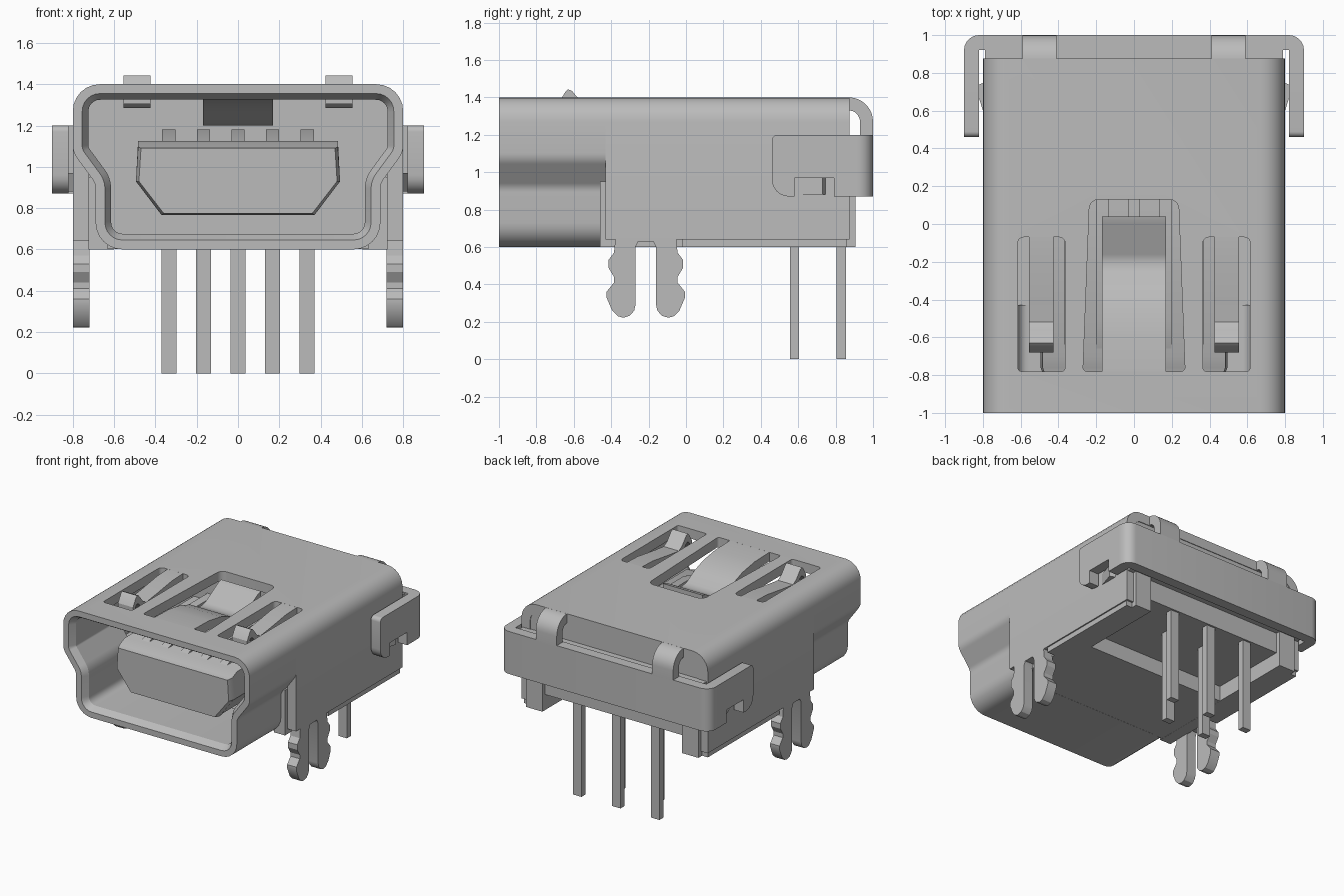
import bpy, bmesh, math
from mathutils import Vector

if "Cube" in bpy.data.objects:
    bpy.data.objects.remove(bpy.data.objects["Cube"])

metal = bpy.data.materials.new("plain_grey")
metal.use_nodes = True
metal.diffuse_color = (0.5, 0.5, 0.5, 1)
metal.node_tree.nodes["Principled BSDF"].inputs["Base Color"].default_value = (0.5, 0.5, 0.5, 1)
parts = []


def finish(name, bm):
    bmesh.ops.recalc_face_normals(bm, faces=bm.faces)
    mesh = bpy.data.meshes.new(name)
    bm.to_mesh(mesh)
    bm.free()
    obj = bpy.data.objects.new(name, mesh)
    mesh.materials.append(metal)
    bpy.context.collection.objects.link(obj)
    parts.append(obj)
    return obj


def place(axis, p, t):
    u, v = p
    return {"x": (t, u, v), "y": (u, t, v), "z": (u, v, t)}[axis]


def loft(name, loops, axis, ring=False):
    """Join equal point loops, given as (points, position), by quads."""
    bm = bmesh.new()
    rows = [[bm.verts.new(place(axis, p, t)) for p in pts] for pts, t in loops]
    n = len(rows[0])
    pairs = list(zip(rows, rows[1:])) + ([(rows[-1], rows[0])] if ring else [])
    for a, b in pairs:
        for i in range(n):
            j = (i + 1) % n
            bm.faces.new((a[i], a[j], b[j], b[i]))
    if not ring:
        bm.faces.new(rows[0])
        bm.faces.new(rows[-1])
    return finish(name, bm)


def prism(name, pts, axis, a, b):
    return loft(name, [(pts, a), (pts, b)], axis)


def box(name, x, y, z):
    return prism(name, [(x[0], y[0]), (x[1], y[0]), (x[1], y[1]), (x[0], y[1])], "z", *z)


def fillet(corners, seg=6):
    """Round each corner (u, v, radius) of a closed outline."""
    out = []
    for i, (u, v, r) in enumerate(corners):
        p = Vector((u, v))
        if r == 0:
            out.append((u, v))
            continue
        a = (Vector(corners[i - 1][:2]) - p).normalized()
        b = (Vector(corners[(i + 1) % len(corners)][:2]) - p).normalized()
        half = a.angle(b) / 2
        c = p + (a + b).normalized() * (r / math.sin(half))
        s = p + a * (r / math.tan(half)) - c
        e = p + b * (r / math.tan(half)) - c
        turn = s.angle_signed(e)
        for k in range(seg + 1):
            t = -turn * k / seg
            out.append((c.x + s.x * math.cos(t) - s.y * math.sin(t),
                        c.y + s.x * math.sin(t) + s.y * math.cos(t)))
    return out


def inset(pts, d):
    """Move a clockwise outline inward by d."""
    out = []
    for i, p in enumerate(pts):
        p = Vector(p)
        a = (p - Vector(pts[i - 1])).normalized()
        b = (Vector(pts[(i + 1) % len(pts)]) - p).normalized()
        na, nb = Vector((a.y, -a.x)), Vector((b.y, -b.x))
        m = (na + nb).normalized()
        q = p + m * (d / max(m.dot(na), 0.3))
        out.append((q.x, q.y))
    return out


def ribbon(name, path, thick, x0, x1):
    """Bent strip: a (y, z) path with thickness below it."""
    under = [(y, z - thick) for y, z in reversed(path)]
    return prism(name, path + under, "x", x0, x1)


# Front tube of the shell, with a chamfered mouth
right = [(0.8, 1.4, 0.13), (0.8, 1.07, 0.1), (0.69, 0.92, 0.08), (0.69, 0.6, 0.13)]
outer = fillet(right + [(-x, z, r) for x, z, r in reversed(right)])
rim, bore = inset(outer, 0.045), inset(outer, 0.075)
front_shell = loft("front_shell", [(outer, -1), (outer, -0.43), (bore, -0.43),
                                   (bore, -0.95), (rim, -1)], "y", ring=True)

# Rear of the shell: an upside-down U
rear = fillet([(-0.8, 0.64, 0), (-0.8, 1.4, 0.13), (0.8, 1.4, 0.13), (0.8, 0.64, 0),
               (0.725, 0.64, 0), (0.725, 1.325, 0.055), (-0.725, 1.325, 0.055), (-0.725, 0.64, 0)])
rear_shell = prism("rear_shell", rear, "y", -0.43, 0.875)

# Spring openings in the shell top
cutters = [prism("latch_opening", fillet([(-0.27, -0.78, 0.02), (-0.235, 0.13, 0.05),
                                          (0.235, 0.13, 0.05), (0.27, -0.78, 0.02)]), "z", 1.2, 1.5)]
for s in (-1, 1):
    cutters.append(prism("side_opening", fillet([(s * 0.49 - 0.125, -0.78, 0.02), (s * 0.49 - 0.125, -0.07, 0.03),
                                                 (s * 0.49 + 0.125, -0.07, 0.03), (s * 0.49 + 0.125, -0.78, 0.02)]),
                         "z", 1.2, 1.5))
for shell in (front_shell, rear_shell):
    for c in cutters:
        mod = shell.modifiers.new("opening", "BOOLEAN")
        mod.operation, mod.solver, mod.object = "DIFFERENCE", "EXACT", c
        bpy.context.view_layer.objects.active = shell
        bpy.ops.object.modifier_apply(modifier=mod.name)
for c in cutters:
    parts.remove(c)
    bpy.data.objects.remove(c)

# Central latch, fixed at the front and dipping to a V
ribbon("latch_spring", [(-0.79, 1.4), (-0.6, 1.395), (-0.45, 1.37), (-0.34, 1.33), (-0.25, 1.28),
                        (-0.2, 1.27), (-0.16, 1.28), (0.0, 1.37), (0.04, 1.38)], 0.07, -0.17, 0.17)

for s, side in ((1, "left"), (-1, "right")):
    # Side spring with a raised tip
    ribbon(side + "_side_spring", [(-0.06, 1.4), (-0.2, 1.395), (-0.4, 1.365), (-0.52, 1.35), (-0.56, 1.375),
                                   (-0.61, 1.435), (-0.63, 1.443), (-0.645, 1.43), (-0.68, 1.37)],
           0.065, s * 0.425, s * 0.555)
    # Forked board clip
    prong = [(-0.36, 0.8), (-0.38, 0.62), (-0.385, 0.57), (-0.415, 0.53), (-0.415, 0.49), (-0.385, 0.44),
             (-0.385, 0.41), (-0.425, 0.36), (-0.425, 0.33), (-0.395, 0.26), (-0.365, 0.23), (-0.335, 0.222),
             (-0.3, 0.233), (-0.277, 0.26), (-0.27, 0.29), (-0.27, 0.6), (-0.255, 0.63)]
    clip = prong + [(-0.43 - y, z) for y, z in reversed(prong)]
    prism(side + "_board_clip", clip, "x", s * 0.72, s * 0.8)
    # Bent tab joining the shell top to the back plate
    arc = [(math.sin(a), math.cos(a)) for a in (math.pi / 16 * k for k in range(9))]
    tab = ([(0.86, 1.4)] + [(0.87 + 0.13 * u, 1.27 + 0.13 * v) for u, v in arc] + [(1.0, 1.19), (0.93, 1.19)]
           + [(0.87 + 0.06 * u, 1.27 + 0.06 * v) for u, v in reversed(arc)] + [(0.86, 1.33)])
    prism(side + "_bent_tab", tab, "x", s * 0.41, s * 0.59)
    # Notched arm of the back plate and the catch beside it
    arm = fillet([(0.46, 1.2, 0.03), (0.46, 0.87, 0.09), (0.58, 0.87, 0), (0.58, 0.97, 0), (0.79, 0.97, 0),
                  (0.79, 0.87, 0), (0.9, 0.87, 0), (0.9, 1.2, 0)])
    prism(side + "_plate_arm", arm, "x", s * 0.82, s * 0.9)
    prism(side + "_catch", [(s * 0.79, 0.6), (s * 0.8, 0.6), (s * 0.84, 0.73), (s * 0.79, 0.75)], "z", 0.88, 0.97)
    # Housing side wall, rail and rear post
    box(side + "_inner_wall", (s * 0.63, s * 0.725), (-0.46, 0.2), (0.6, 0.95))
    box(side + "_bottom_rail", (s * 0.6, s * 0.725), (0.15, 0.87), (0.6, 0.75))
    box(side + "_rear_post", (s * 0.6, s * 0.74), (0.8, 0.905), (0.6, 0.9))
    box(side + "_skirt", (s * 0.7, s * 0.79), (-0.02, 0.86), (0.6, 0.64))

# Back plate with rounded corners
plate = fillet([(-0.9, 0.9, 0), (-0.9, 1, 0.08), (0.9, 1, 0.08), (0.9, 0.9, 0),
                (0.82, 0.9, 0), (0.82, 0.92, 0), (-0.82, 0.92, 0), (-0.82, 0.9, 0)])
prism("back_plate", plate, "z", 0.87, 1.2)

# Insulating housing
box("housing_core", (-0.73, 0.73), (0.15, 0.87), (0.72, 1.335))
box("housing_back", (-0.79, 0.79), (0.86, 0.93), (0.88, 1.195))
box("housing_floor", (-0.725, 0.725), (-0.44, 0.24), (0.601, 0.67))
box("housing_lower_wall", (-0.725, 0.725), (0.15, 0.24), (0.601, 0.75))

# Tongue, tapering to its tip
tip = [(-0.47, 1.09), (0.47, 1.09), (0.48, 0.93), (0.36, 0.775), (-0.36, 0.775), (-0.48, 0.93)]
root = [(x * 1.03, 0.94 + (z - 0.94) * 1.05) for x, z in tip]
block = [(x * 1.03, 1.125 if z > 1 else z) for x, z in tip]
loft("tongue", [(tip, -0.8), (root, -0.76), (block, -0.7), (block, 0.2)], "y")

# Contacts and pins: three in the back row, two in the front row
for i in range(5):
    x = (i - 2) * 0.1675
    ribbon(f"contact_{i + 1}", [(-0.66, 1.125), (-0.5, 1.18), (0.2, 1.18)], 0.06, x - 0.032, x + 0.032)
    y = 0.83 if i % 2 == 0 else 0.58
    box(f"pin_{i + 1}", (x - 0.036, x + 0.036), (y - 0.025, y + 0.025), (0, 0.8))

# Smooth the bends, keep the edges sharp
bpy.ops.object.select_all(action="DESELECT")
for obj in parts:
    obj.select_set(True)
bpy.context.view_layer.objects.active = parts[0]
bpy.ops.object.shade_smooth_by_angle(angle=math.radians(30))
